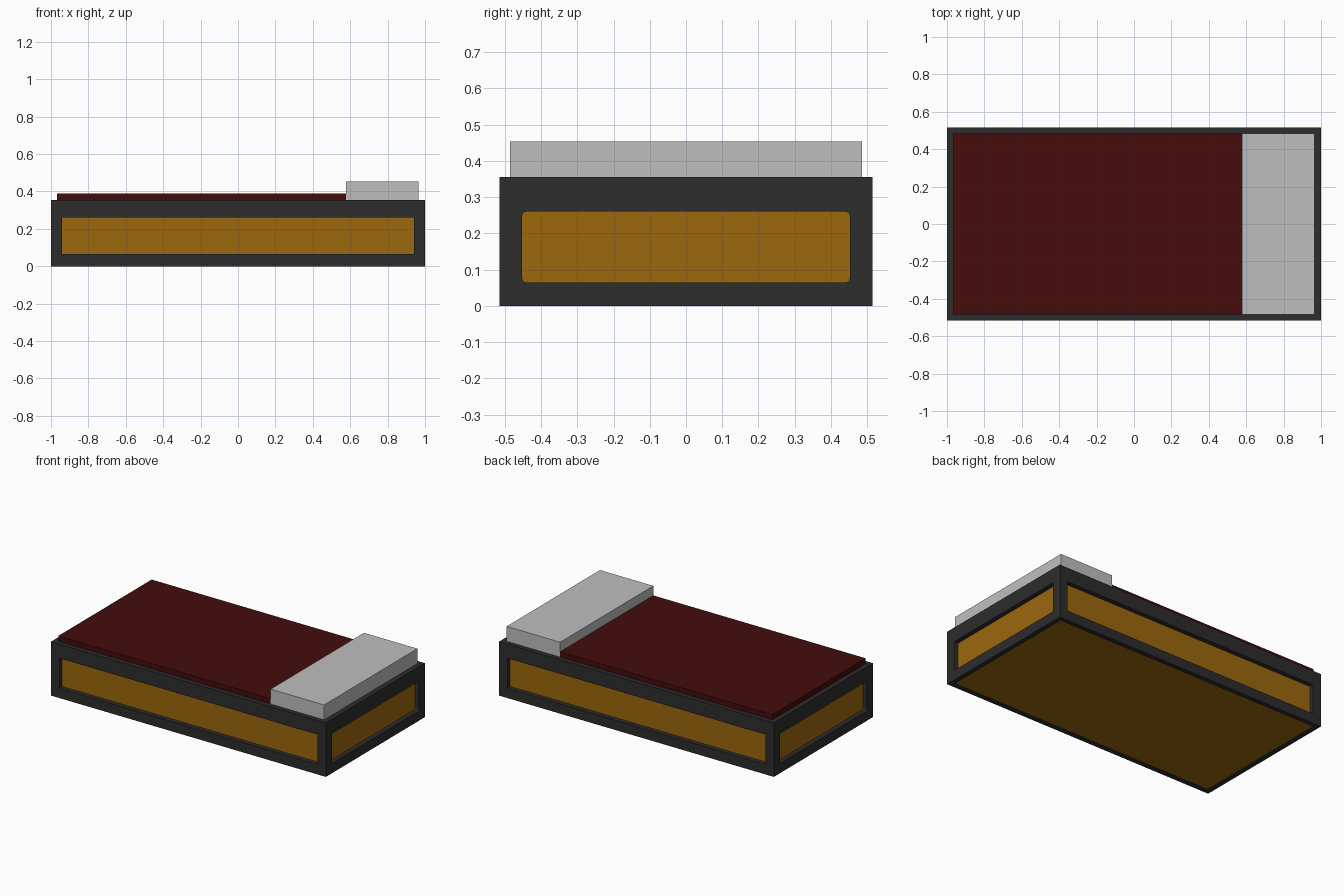
import bpy
import bmesh
from mathutils import Vector

if "Cube" in bpy.data.objects:
    bpy.data.objects.remove(bpy.data.objects["Cube"], do_unlink=True)


def material(name, rgb):
    m = bpy.data.materials.new(name)
    m.use_nodes = True
    m.diffuse_color = (*rgb, 1)
    m.node_tree.nodes["Principled BSDF"].inputs["Base Color"].default_value = (*rgb, 1)
    return m


CHARCOAL = material("charcoal", (0.026, 0.026, 0.026))
AMBER = material("amber wood", (0.332, 0.136, 0.004))
MAROON = material("maroon cloth", (0.058, 0.0037, 0.0037))
GREY = material("pale grey", (0.52, 0.52, 0.52))


def box(name, lo, hi, mat, round_axis=None, radius=0.0):
    """Box between two corners; edges along round_axis may be rounded."""
    lo, hi = Vector(lo), Vector(hi)
    bm = bmesh.new()
    bmesh.ops.create_cube(bm, size=1)
    for v in bm.verts:
        v.co = (lo + hi) / 2 + v.co * (hi - lo)
    if round_axis is not None:
        edges = [e for e in bm.edges
                 if abs((e.verts[0].co - e.verts[1].co).normalized()[round_axis]) > 0.9]
        bmesh.ops.bevel(bm, geom=edges, offset=radius, segments=3, profile=0.5, affect='EDGES')
    mesh = bpy.data.meshes.new(name)
    bm.to_mesh(mesh)
    bm.free()
    mesh.materials.append(mat)
    obj = bpy.data.objects.new(name, mesh)
    bpy.context.collection.objects.link(obj)
    return obj


def cut(target, cutter):
    mod = target.modifiers.new("cut", 'BOOLEAN')
    mod.operation = 'DIFFERENCE'
    mod.solver = 'EXACT'
    mod.object = cutter
    bpy.context.view_layer.objects.active = target
    bpy.ops.object.modifier_apply(modifier=mod.name)
    bpy.data.objects.remove(cutter, do_unlink=True)


X, Y, TOP, RIM = 1.0, 0.515, 0.355, 0.03

# Hollow frame, open underneath, with a long window on every side
frame = box("bed_frame", (-X, -Y, 0), (X, Y, TOP), CHARCOAL)
cut(frame, box("hollow_cutter", (-X + RIM, -Y + RIM, -0.1), (X - RIM, Y - RIM, TOP - 0.008), CHARCOAL))
cut(frame, box("side_window_cutter", (-0.94, -2, 0.065), (0.94, 2, 0.262), CHARCOAL))
cut(frame, box("end_window_cutter", (-2, -0.452, 0.065), (2, 0.452, 0.26), CHARCOAL, 0, 0.011))

# Wooden core seen through the windows and from below
box("wooden_core", (-X + RIM + 0.001, -Y + RIM + 0.001, 0.005),
    (X - RIM - 0.001, Y - RIM - 0.001, TOP - 0.01), AMBER)

# Bedding
box("blanket", (-0.968, -0.485, TOP), (0.577, 0.485, 0.39), MAROON)
box("pillow", (0.577, -0.485, TOP), (0.966, 0.485, 0.453), GREY)
